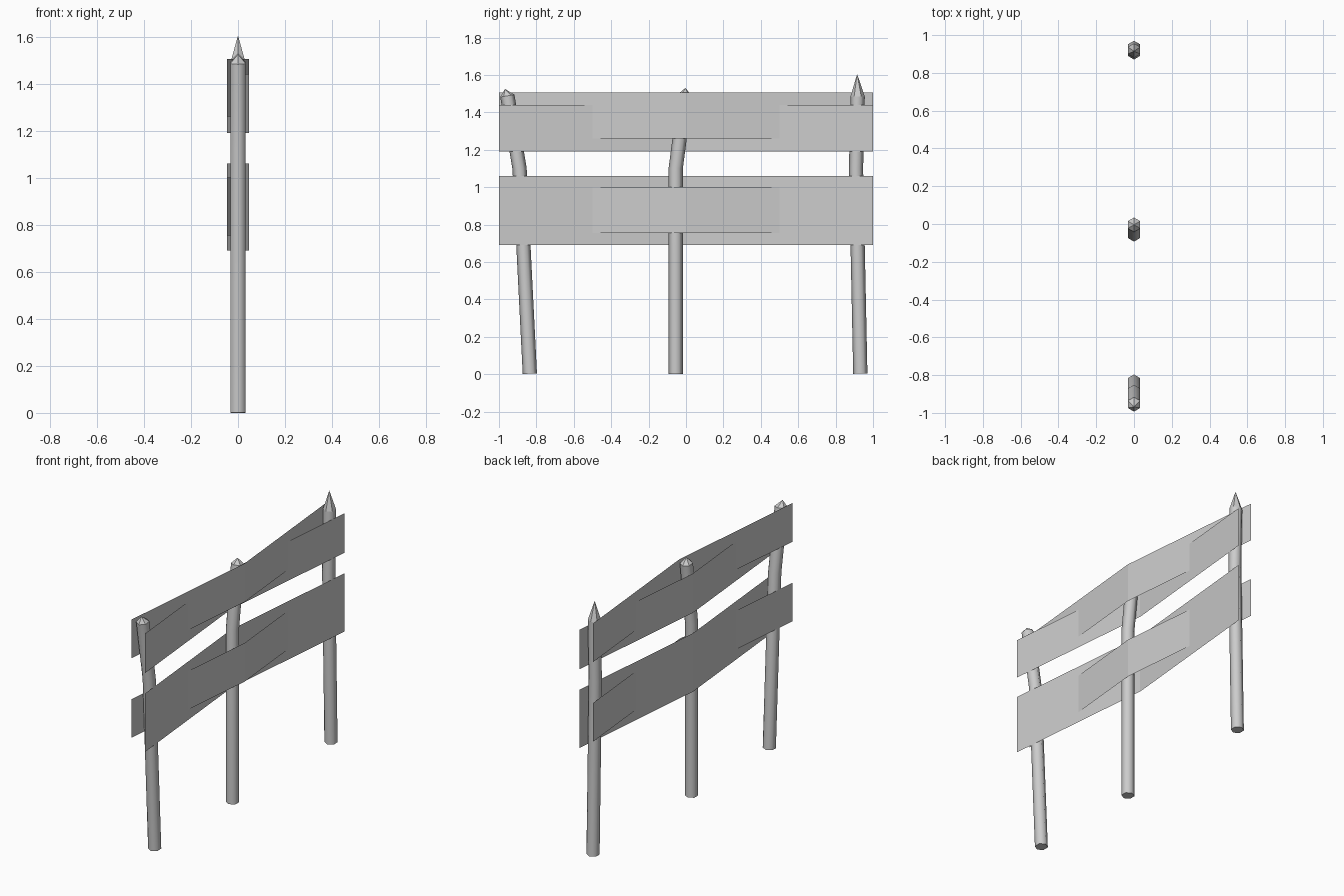
import bpy, bmesh
from math import cos, sin, pi

cube = bpy.data.objects.get("Cube")
if cube:
    bpy.data.objects.remove(cube, do_unlink=True)

# One plain grey for the whole fence
grey = bpy.data.materials.new("plain_grey")
grey.use_nodes = True
colour = (0.6, 0.6, 0.6, 1)
grey.diffuse_color = colour
grey.node_tree.nodes["Principled BSDF"].inputs["Base Color"].default_value = colour


def finish(name, bm):
    mesh = bpy.data.meshes.new(name)
    bm.to_mesh(mesh)
    bm.free()
    mesh.materials.append(grey)
    obj = bpy.data.objects.new(name, mesh)
    bpy.context.collection.objects.link(obj)
    return obj


def post(name, path, tip, radius=0.038, sides=6):
    """Bent hexagonal stake through (y, z) points, ending in a point."""
    bm = bmesh.new()
    rings = []
    for i, (y, z) in enumerate(path):
        # tilt each ring to stay square to the path
        y0, z0 = path[max(i - 1, 0)]
        y1, z1 = path[min(i + 1, len(path) - 1)]
        lean = (y1 - y0) / (z1 - z0)
        ring = []
        for k in range(sides):
            a = 2 * pi * k / sides
            dy = radius * cos(a)
            ring.append(bm.verts.new((-radius * sin(a), y + dy, z - dy * lean)))
        rings.append(ring)
    apex = bm.verts.new((0, *tip))
    bm.faces.new(rings[0][::-1])
    for k in range(sides):
        n = (k + 1) % sides
        for low, high in zip(rings, rings[1:]):
            bm.faces.new((low[k], low[n], high[n], high[k])).smooth = True
        bm.faces.new((rings[-1][k], rings[-1][n], apex))
    bmesh.ops.recalc_face_normals(bm, faces=bm.faces)
    return finish(name, bm)


def plank(name, side, bottom, top, offset=0.047):
    """Thin sheet weaving past the posts; side is its x sign at the middle post."""
    bm = bmesh.new()
    columns = []
    for y in (-1, 0, 1):
        x = offset * side * (1 if y == 0 else -1)
        columns.append([bm.verts.new((x, y, z)) for z in (bottom, top)])
    for a, b in zip(columns, columns[1:]):
        bm.faces.new((a[0], b[0], b[1], a[1]))
    return finish(name, bm)


# Posts: two blunt, one sharpened
post("front_post", [(-0.835, 0.003), (-0.89, 1.1), (-0.955, 1.488)], (-0.968, 1.525))
post("middle_post", [(-0.055, 0), (-0.055, 1.1), (-0.004, 1.493)], (-0.004, 1.53))
post("back_post", [(0.932, 0.003), (0.909, 1.1), (0.918, 1.485)], (0.915, 1.605))

# Planks: two woven sheets in each band
plank("upper_plank_left", 1, 1.26, 1.505)
plank("upper_plank_right", -1, 1.19, 1.44)
plank("lower_plank_left", 1, 0.755, 1.0)
plank("lower_plank_right", -1, 0.69, 1.06)
